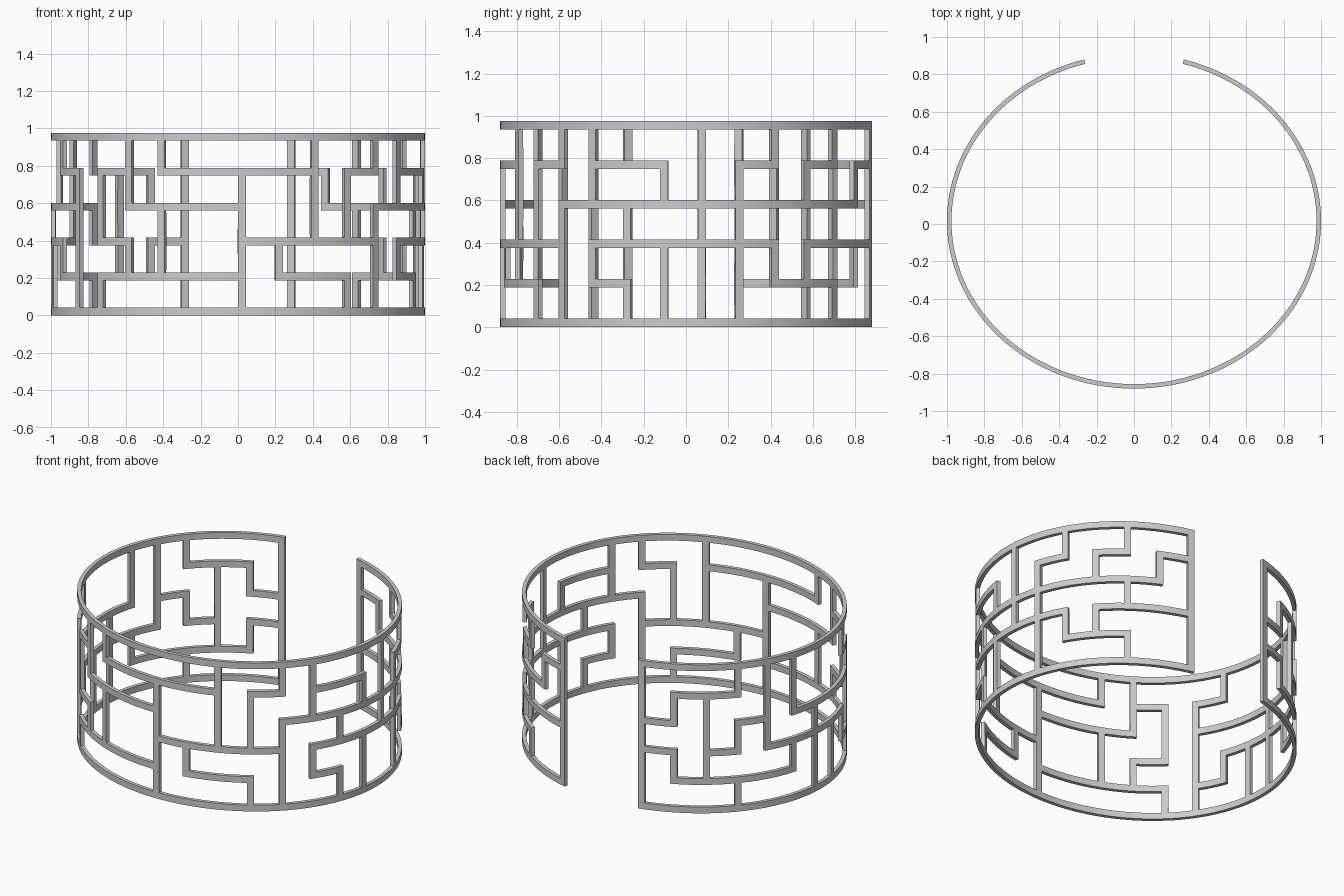
import bpy, bmesh, math

if "Cube" in bpy.data.objects:
    bpy.data.objects.remove(bpy.data.objects["Cube"])

# Overall sizes: slightly oval open cuff, five rows, 28 columns
A, B, YC = 1.0, 0.896, 0.016
PITCH, OFFSET, HALF = 0.2021, 0.0205, 0.0215
ROW, BAR, THICK, SUB = 0.187, 0.041, 0.024, 4
N = 14

# Upright bars: column, from row line, to row line
uprights = [
    (-14, 0, 5), (14, 0, 5),
    # left half, back to front
    (-13, 3, 4), (-13, 1, 2), (-12, 1, 4), (-11, 4, 5), (-11, 2, 3), (-11, 0, 1),
    (-10, 2, 5), (-9, 3, 5), (-9, 1, 2), (-8, 0, 3), (-7, 0, 2), (-6, 4, 5),
    (-6, 1, 2), (-5, 0, 4), (-4, 2, 4), (-4, 0, 1), (-3, 3, 5), (-3, 1, 2),
    (-2, 4, 5), (-2, 1, 3),
    # right half, front to back
    (0, 0, 4), (1, 1, 2), (2, 2, 5), (3, 2, 4), (3, 0, 1), (4, 4, 5), (4, 0, 3),
    (5, 3, 5), (5, 1, 2), (6, 2, 3), (6, 0, 1), (7, 3, 4), (7, 0, 2), (8, 2, 5),
    (9, 0, 4), (10, 4, 5), (10, 1, 2), (11, 3, 4), (11, 1, 2), (12, 4, 5),
    (12, 2, 3), (12, 0, 1), (13, 3, 4),
]
# Level bars: row line, from column, to column
levels = [
    (0, -14, 14), (5, -14, 14),
    (4, -13, -11), (3, -14, -13), (2, -14, -13), (1, -13, -9), (3, -11, -10),
    (2, -12, -11), (2, -10, -9), (3, -9, -5), (2, -9, -6), (1, -6, -5),
    (4, -6, -5), (4, -4, -3), (2, -4, -3), (3, -3, 0), (1, -4, 0), (4, -2, 2),
    (2, 0, 4), (1, 1, 3), (4, 3, 4), (3, 4, 13), (4, 5, 7), (2, 5, 10),
    (1, 5, 6), (4, 9, 10), (1, 10, 12), (4, 11, 12), (2, 11, 14), (4, 13, 14),
]


def angle(k):
    return math.copysign(OFFSET + PITCH * abs(k), k)


# Cells alternate bar, gap, bar ... both ways; even index is a bar line
filled = set()
for k, r0, r1 in uprights:
    for r in range(2 * r0, 2 * r1 + 1):
        filled.add((2 * (k + N), r))
for r, k0, k1 in levels:
    for c in range(2 * (k0 + N), 2 * (k1 + N) + 1):
        filled.add((c, 2 * r))

t_edges = [e for k in range(-N, N + 1) for e in (angle(k) - HALF, angle(k) + HALF)]
z_edges = [e for r in range(6) for e in (r * ROW, r * ROW + BAR)]

# Openwork sheet on the outer oval
bm = bmesh.new()
cache = {}


def vert(t, z):
    key = (round(t, 5), round(z, 5))
    if key not in cache:
        cache[key] = bm.verts.new((A * math.sin(t), YC - B * math.cos(t), z))
    return cache[key]


for c, r in sorted(filled):
    t0, t1 = t_edges[c], t_edges[c + 1]
    n = SUB if c % 2 else 1
    z0, z1 = z_edges[r], z_edges[r + 1]
    for i in range(n):
        a = t0 + (t1 - t0) * i / n
        b = t0 + (t1 - t0) * (i + 1) / n
        bm.faces.new((vert(a, z0), vert(b, z0), vert(b, z1), vert(a, z1)))

mesh = bpy.data.meshes.new("openwork_cuff")
bm.to_mesh(mesh)
bm.free()
cuff = bpy.data.objects.new("openwork_cuff", mesh)
bpy.context.collection.objects.link(cuff)

# Metal thickness, inwards
solid = cuff.modifiers.new("thickness", 'SOLIDIFY')
solid.thickness = THICK
solid.offset = -1

bpy.context.view_layer.objects.active = cuff
cuff.select_set(True)
bpy.ops.object.modifier_apply(modifier="thickness")
bpy.ops.object.shade_smooth_by_angle(angle=math.radians(30))
